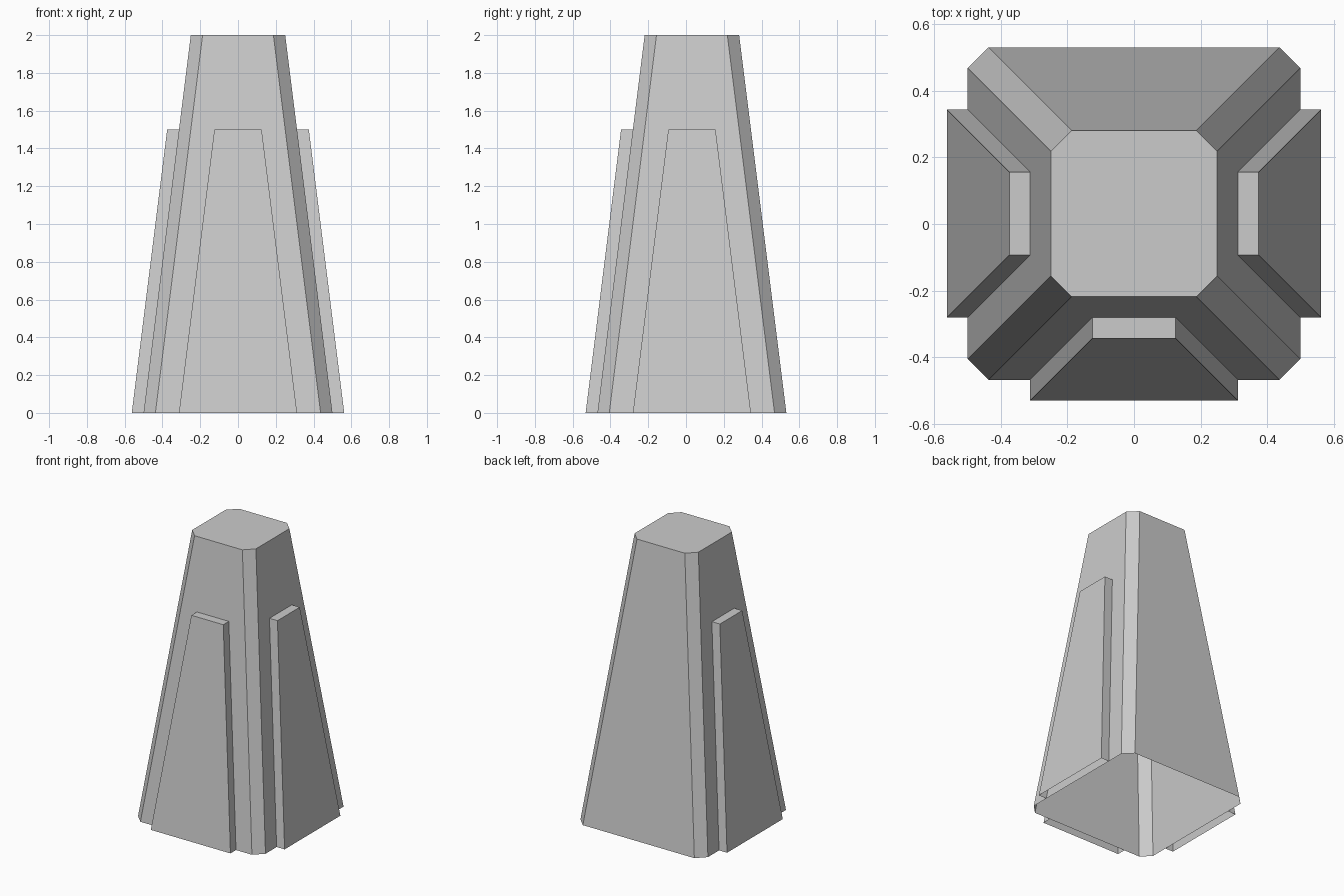
import bpy, bmesh, math
from mathutils import Matrix, Vector

if "Cube" in bpy.data.objects:
    bpy.data.objects.remove(bpy.data.objects["Cube"])

CY = 0.03125      # body axis sits slightly behind the origin
T = 0.0625        # chamfer size and panel thickness


def make_object(name, rings, closed, cap, matrix):
    """Bridge a lower and an upper ring of points; the base stays open."""
    bm = bmesh.new()
    low, top = [[bm.verts.new(matrix @ Vector(p)) for p in r] for r in rings]
    n = len(low)
    for i in range(n if closed else n - 1):
        j = (i + 1) % n
        bm.faces.new((low[i], low[j], top[j], top[i]))
    if cap:
        bm.faces.new(top)
    bm.normal_update()
    mesh = bpy.data.meshes.new(name)
    bm.to_mesh(mesh)
    bm.free()
    obj = bpy.data.objects.new(name, mesh)
    bpy.context.collection.objects.link(obj)
    return obj


def octagon(h, z):
    """Square of half width h with chamfered corners, counter-clockwise."""
    pts = []
    for k in range(4):
        rot = Matrix.Rotation(k * math.pi / 2, 3, 'Z')
        pts += [rot @ Vector((h, -h + T, z)), rot @ Vector((h, h - T, z))]
    return pts


def panel_ring(half, y, z):
    """Three-sided outline of a front panel, open towards the body."""
    return [(-half, y, z), (-half, y - T, z), (half, y - T, z), (half, y, z)]


# Tapered body with chamfered corners, open underneath
centre = Matrix.Translation((0, CY, 0))
make_object("tapered_body", (octagon(0.5, 0), octagon(0.25, 2)), True, True, centre)

# Raised trapezoid panels on the front, right and left (plain back)
rings = (panel_ring(0.3125, -0.5, 0), panel_ring(0.125, -0.3125, 1.5))
for name, angle in (("front_panel", 0), ("right_panel", 90), ("left_panel", -90)):
    turn = Matrix.Rotation(math.radians(angle), 4, 'Z')
    make_object(name, rings, False, True, centre @ turn)
